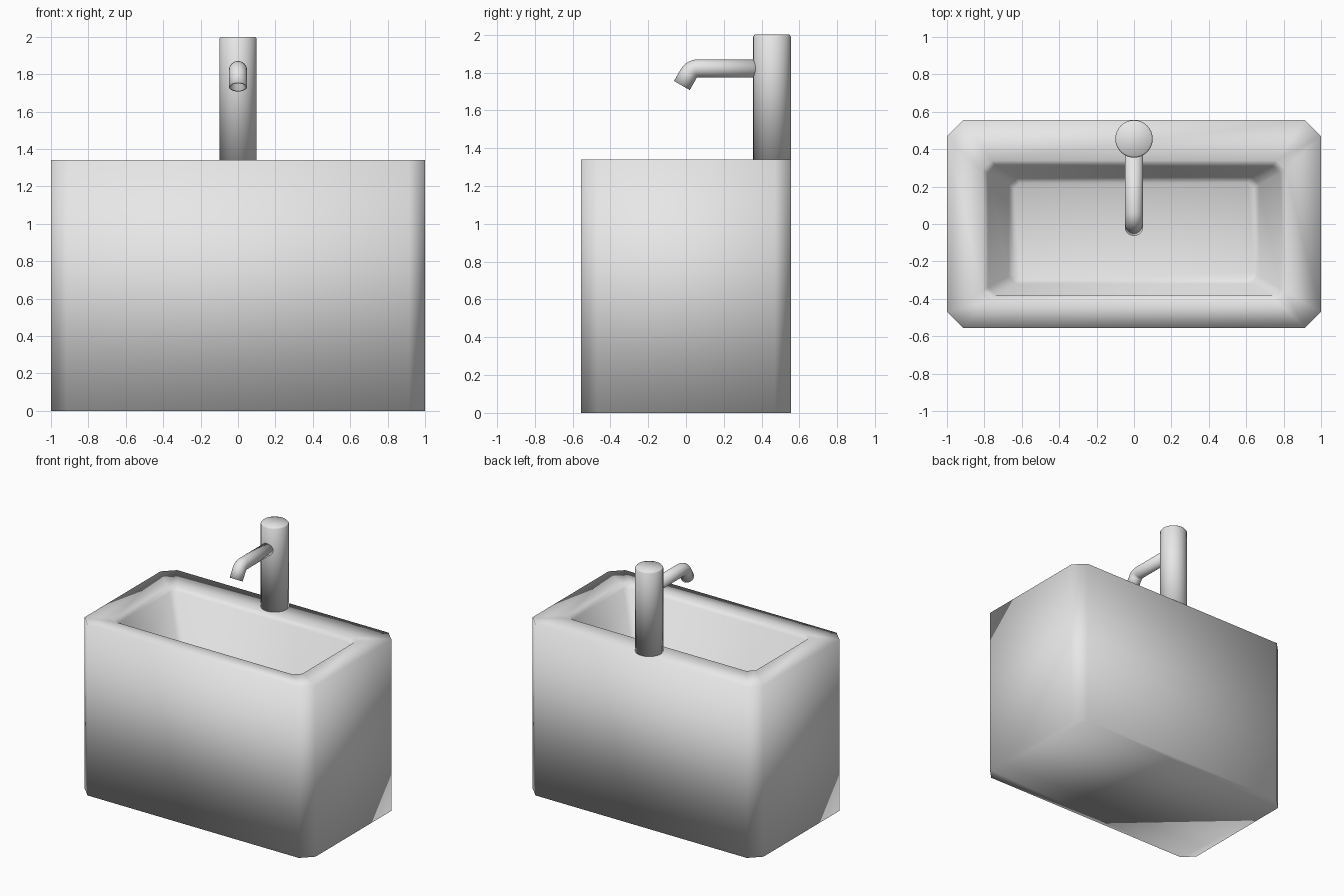
import bpy, bmesh, math
from mathutils import Vector

if "Cube" in bpy.data.objects:
    bpy.data.objects.remove(bpy.data.objects["Cube"])

grey = bpy.data.materials.new("pale grey ceramic")
grey.use_nodes = True
grey.diffuse_color = (0.8, 0.8, 0.8, 1)
grey.node_tree.nodes["Principled BSDF"].inputs["Base Color"].default_value = grey.diffuse_color


def loft(name, rings):
    """Skin a list of equal-length rings, cap both ends and shade smooth."""
    bm = bmesh.new()
    loops = [[bm.verts.new(p) for p in ring] for ring in rings]
    for a, b in zip(loops, loops[1:]):
        for i in range(len(a)):
            j = (i + 1) % len(a)
            bm.faces.new((a[i], a[j], b[j], b[i]))
    bm.faces.new(loops[0])
    bm.faces.new(loops[-1])
    bmesh.ops.recalc_face_normals(bm, faces=bm.faces)
    for f in bm.faces:
        f.smooth = True
    mesh = bpy.data.meshes.new(name)
    bm.to_mesh(mesh)
    bm.free()
    mesh.materials.append(grey)
    obj = bpy.data.objects.new(name, mesh)
    bpy.context.collection.objects.link(obj)
    return obj


def chamfered_rect(hx, hy, cut, z, cy=0.0):
    """Rectangle with its four corners cut off."""
    quarter = [(hx, hy - cut), (hx - cut, hy)]
    pts = quarter + [(-x, y) for x, y in reversed(quarter)]
    pts += [(-x, -y) for x, y in pts]
    return [(x, y + cy, z) for x, y in pts]


def circle(centre, normal, radius, sides=32):
    """Circle around a normal lying in the yz plane."""
    u = Vector((1, 0, 0))
    v = Vector(normal).normalized().cross(u)
    return [Vector(centre) + radius * (u * math.cos(t) + v * math.sin(t))
            for t in (2 * math.pi * i / sides for i in range(sides))]


# Basin: outer box, rim, tapering bowl walls and floor
RIM = 1.34
BOWL_Y = -0.035
loft("basin", [
    chamfered_rect(1.0, 0.555, 0.085, 0),
    chamfered_rect(1.0, 0.555, 0.085, RIM),
    chamfered_rect(0.81, 0.375, 0.05, RIM, BOWL_Y),
    chamfered_rect(0.78, 0.345, 0.04, RIM - 0.03, BOWL_Y),
    chamfered_rect(0.67, 0.285, 0.04, RIM - 0.40, BOWL_Y),
    chamfered_rect(0.64, 0.255, 0.03, RIM - 0.42, BOWL_Y),
])

# Tap column with a softened top edge
up = (0, 0, 1)
loft("tap_column", [circle((0, 0.455, z), up, r)
                    for z, r in ((RIM, 0.1), (1.99, 0.1), (2.0, 0.092))])

# Spout: straight pipe, bend, hollow downturned mouth
R = 0.048
tilt = math.radians(60)
bend_y, bend_z, bend_r = 0.065, 1.822, 0.06
rings = [circle((0, 0.40, bend_z), (0, -1, 0), R)]
for i in range(7):
    a = tilt * i / 6
    centre = (0, bend_y - bend_r * math.sin(a), bend_z - bend_r * (1 - math.cos(a)))
    direction = Vector((0, -math.cos(a), -math.sin(a)))
    rings.append(circle(centre, direction, R))
mouth = Vector(centre) + direction * 0.07
rings += [circle(mouth, direction, R),
          circle(mouth, direction, R - 0.008),
          circle(mouth - direction * 0.05, direction, R - 0.008)]
loft("spout", rings)
